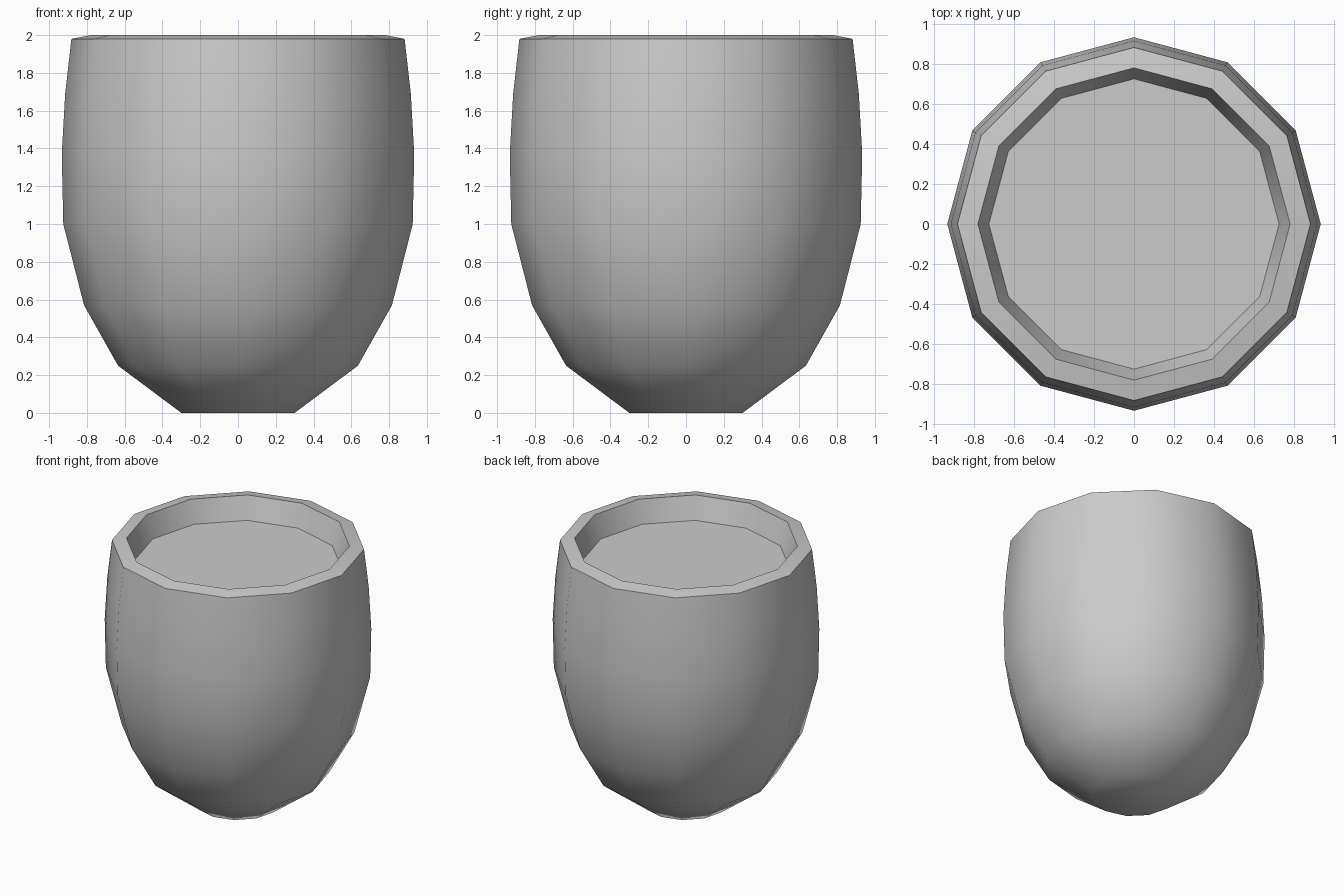
import bpy, bmesh, math

cube = bpy.data.objects.get("Cube")
if cube:
    bpy.data.objects.remove(cube, do_unlink=True)

SIDES = 12

grey = bpy.data.materials.new("light_grey")
grey.use_nodes = True
colour = (0.6, 0.6, 0.6, 1)
grey.diffuse_color = colour
grey.node_tree.nodes["Principled BSDF"].inputs["Base Color"].default_value = colour


def lathe(name, profile, material):
    """Revolve (radius, height) points around z and cap both ends."""
    bm = bmesh.new()
    rings = []
    for r, z in profile:
        angles = [math.tau * i / SIDES for i in range(SIDES)]
        rings.append([bm.verts.new((r * math.cos(a), r * math.sin(a), z)) for a in angles])
    for low, high in zip(rings, rings[1:]):
        for i in range(SIDES):
            j = (i + 1) % SIDES
            bm.faces.new((low[i], low[j], high[j], high[i]))
    bm.faces.new(rings[0][::-1])
    bm.faces.new(rings[-1])
    mesh = bpy.data.meshes.new(name)
    bm.to_mesh(mesh)
    bm.free()
    mesh.materials.append(material)
    obj = bpy.data.objects.new(name, mesh)
    bpy.context.collection.objects.link(obj)
    # Rounded body, crisp rim and inner floor
    bpy.ops.object.select_all(action="DESELECT")
    obj.select_set(True)
    bpy.context.view_layer.objects.active = obj
    bpy.ops.object.shade_smooth_by_angle(angle=math.radians(50))
    return obj


# Outer wall from the foot up, bevelled rim, inner wall and floor
outer = [(0.30, 0), (0.635, 0.25), (0.815, 0.57), (0.925, 1.0),
         (0.933, 1.37), (0.915, 1.69), (0.882, 1.98)]
inner = [(0.78, 2.0), (0.725, 1.83)]
lathe("cup", outer + inner, grey)
